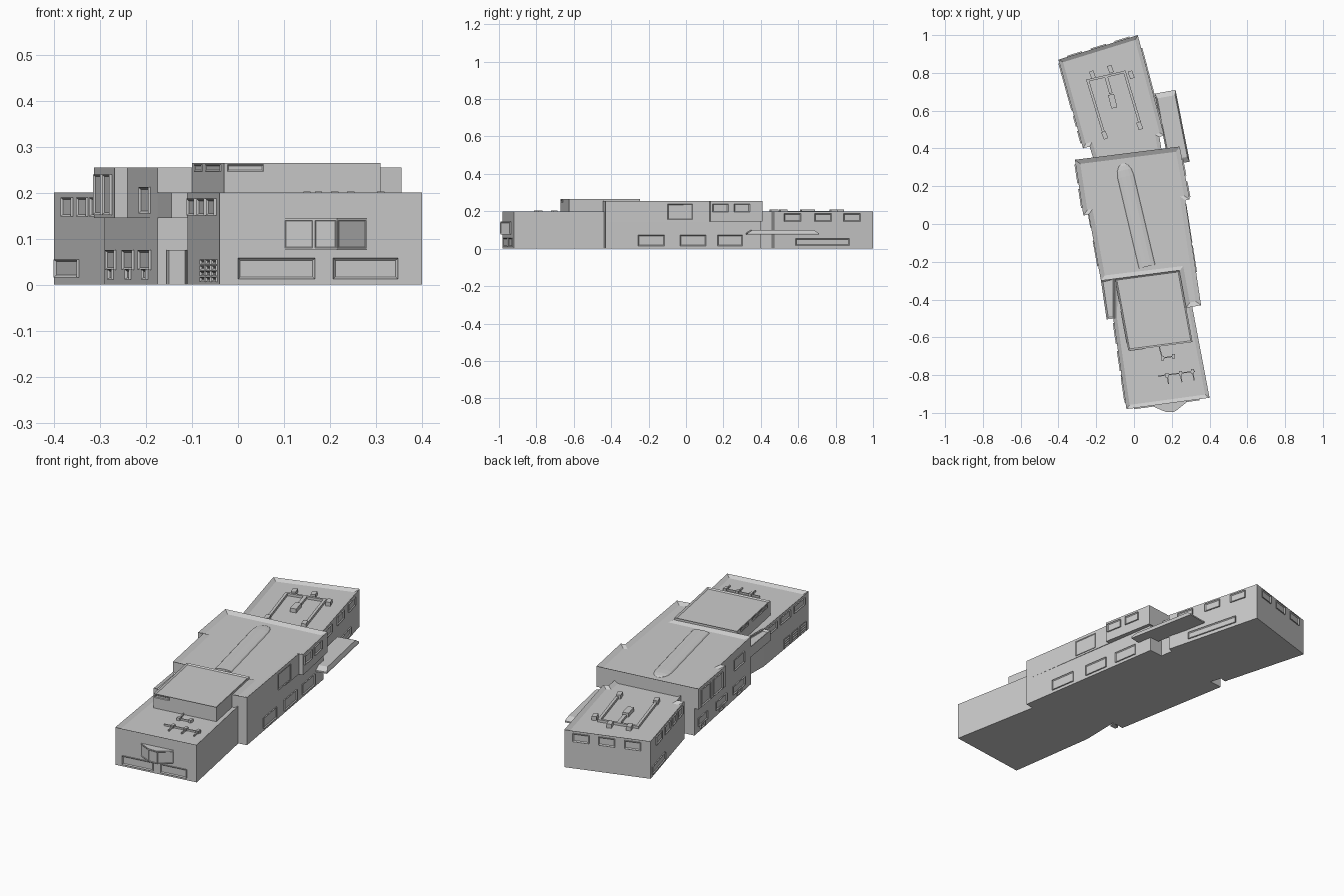
import bpy, bmesh, math
from mathutils import Vector

if "Cube" in bpy.data.objects:
    bpy.data.objects.remove(bpy.data.objects["Cube"])


def finish(name, bm):
    bmesh.ops.recalc_face_normals(bm, faces=bm.faces)
    me = bpy.data.meshes.new(name)
    bm.to_mesh(me)
    bm.free()
    ob = bpy.data.objects.new(name, me)
    bpy.context.collection.objects.link(ob)
    return ob


def sweep(bm, pts, offset, rim=0, depth=0):
    """Extrude a polygon by offset; optionally inset the end cap and sink it."""
    offset = Vector(offset)
    lo = [bm.verts.new(p) for p in pts]
    hi = [bm.verts.new(Vector(p) + offset) for p in pts]
    n = len(pts)
    bm.faces.new(lo[::-1])
    cap = bm.faces.new(hi)
    for i in range(n):
        bm.faces.new((lo[i], lo[(i + 1) % n], hi[(i + 1) % n], hi[i]))
    if rim:
        bm.normal_update()
        bmesh.ops.inset_region(bm, faces=[cap], thickness=rim, use_even_offset=True)
        d = offset.normalized() * -depth
        for v in cap.verts:
            v.co += d


def block(name, outline, z0, z1, rim=0, depth=0):
    bm = bmesh.new()
    sweep(bm, [(x, y, z0) for x, y in outline], (0, 0, z1 - z0), rim, depth)
    return finish(name, bm)


def windows(name, p, q, spans, z0, z1, out=0.006):
    """Framed windows along wall p-q (outside on the right); spans are fractions."""
    p, q = Vector((*p, 0)), Vector((*q, 0))
    d = q - p
    n = Vector((d.y, -d.x, 0)).normalized()
    bm = bmesh.new()
    for a, b in spans:
        A, B = p + d * a - n * 0.003, p + d * b - n * 0.003
        lo, hi = Vector((0, 0, z0)), Vector((0, 0, z1))
        sweep(bm, [A + lo, B + lo, B + hi, A + hi], n * (out + 0.003), 0.005, 0.005)
    return finish(name, bm)


def bar(bm, a, b, w, z0, z1):
    a, b = Vector(a), Vector(b)
    d = (b - a).normalized() * w / 2
    s = Vector((d.y, -d.x))
    pts = [a - d + s, b + d + s, b + d - s, a - d - s]
    sweep(bm, [(v.x, v.y, z0) for v in pts], (0, 0, z1 - z0))


# Main building volumes with sunken flat roofs
block("rear_wing", [(-.40, .87), (-.27, .40), (-.235, .41), (-.21, .33), (.15, .365),
                    (.135, .46), (.16, .47), (.02, 1.0)], 0, .20, .02, .012)
block("front_wing", [(-.105, -.26), (-.11, -.50), (-.04, -.98), (.40, -.92),
                     (.305, -.42), (.26, -.23)], 0, .20, .02, .012)
mid_front = [(-.175, -.30), (.24, -.25), (.275, -.445), (.355, -.43)]
block("middle_ground_floor", [(-.29, .342)] + mid_front + [(.225, .40)], 0, .15)
block("middle_upper_floor", [(-.313, .34), (-.268, .045), (-.24, .05)] + mid_front +
      [(.272, .125), (.295, .13), (.242, .41)], .145, .255, .025, .012)
block("left_overhang", [(-.175, -.30), (-.145, -.505), (-.10, -.50), (-.10, -.28)],
      .145, .20, .01, .008)
block("roof_room", [(-.10, -.29), (-.03, -.67), (.31, -.625), (.24, -.245)],
      .18, .265, .008, .006)
block("side_entrance", [(-.155, -.31), (-.15, -.33), (-.115, -.325), (-.11, -.29)], 0, .075)

# Low vaulted skylight, rounded at the rear end
axis = Vector((.13, -.55)).normalized()
side = Vector((-axis.y, axis.x))
bm = bmesh.new()
rows = []
for s, w in ((0, .008), (.012, .026), (.035, .039), (.07, .045), (.56, .045)):
    c = Vector((-.06, .32)) + axis * s
    row = []
    for i in range(7):
        a = math.pi * i / 6
        xy = c + side * w * math.cos(a)
        row.append(bm.verts.new((xy.x, xy.y, .242 + .011 * math.sin(a) * w / .045)))
    rows.append(row)
for r, s in zip(rows, rows[1:]):
    for i in range(6):
        bm.faces.new((r[i], r[i + 1], s[i + 1], s[i]))
bm.faces.new(rows[0])
bm.faces.new(rows[-1])
finish("skylight_vault", bm)

# Entrance canopy: flat plate with bevelled top
bm = bmesh.new()
foot = [(.11, .69), (.22, .71), (.295, .33), (.185, .31)]
sweep(bm, [(x, y, .075) for x, y in foot], (0, 0, .008))
sweep(bm, [(x, y, .083) for x, y in foot], (0, 0, .017))
bm.verts.ensure_lookup_table()
mid = Vector((.2025, .51, .10))
for v in bm.verts:
    if v.co.z > .095:
        v.co = mid + (v.co - mid) * .86
finish("canopy", bm)

# Projecting bay on the front with three panes
bay = [(.10, -.963), (.165, -.992), (.215, -.992), (.28, -.94)]
block("front_bay", bay + [(.27, -.92), (.11, -.93)], .075, .145)
for i in range(3):
    windows("bay_pane", bay[i], bay[i + 1], [(.04, .96)], .08, .14, .002)

# Windows on every wall
F = ((-.04, -.98), (.40, -.92))
windows("front_windows", *F, [(.09, .47), (.56, .88)], .012, .058)
R = ((.355, -.43), (.225, .40))
windows("right_lower_windows", *R, [(.21, .38), (.48, .645), (.72, .88)], .015, .072)
windows("right_upper_window", *R, [(.40, .56)], .155, .238)
windows("right_overhang_windows", (.295, .13), (.242, .41), [(.04, .34), (.45, .75)], .195, .24)
RR = ((.16, .47), (.02, 1.0))
windows("rear_right_upper_windows", *RR, [(.10, .27), (.41, .58), (.70, .87)], .145, .188)
windows("rear_right_lower_window", *RR, [(.22, .76)], .018, .055)
B = ((.02, 1.0), (-.40, .87))
windows("rear_windows", *B, [(.10, .29), (.40, .59), (.70, .89)], .145, .188)
RL = ((-.40, .87), (-.27, .40))
windows("rear_left_upper_windows", *RL,
        [(.15, .32), (.41, .57), (.63, .75), (.80, .94)], .148, .19)
windows("rear_left_lower_window", *RL, [(.04, .42)], .016, .055)
windows("left_overhang_windows", (-.313, .34), (-.268, .045), [(.08, .42), (.52, .86)], .152, .24)
L = ((-.29, .342), (-.175, -.30))
windows("left_lower_windows", *L, [(.06, .22), (.37, .56), (.67, .88)], .032, .075)
windows("left_doors", *L, [(.10, .17), (.43, .50), (.74, .82)], .011, .034)
windows("left_upper_window", *L, [(.69, .87)], .155, .212)
FL = ((-.11, -.50), (-.04, -.98))
windows("front_left_upper_windows", *FL, [(.05, .28), (.36, .58), (.66, .90)], .15, .187)
for k in range(4):
    windows("front_left_lower_windows", *FL,
            [(.44, .57), (.62, .75), (.80, .93)], .006 + k * .0125, .017 + k * .0125, .004)
windows("roof_room_left_windows", (-.10, -.29), (-.03, -.67), [(.1, .32), (.45, .9)], .246, .261, .003)
windows("roof_room_front_window", (-.03, -.67), (.31, -.625), [(.02, .25)], .246, .261, .003)

# Rear roof ducts and vent boxes
bm = bmesh.new()
for a, b, w in [((-.245, .76), (-.155, .465), .014), ((-.05, .805), (.035, .52), .014),
                ((-.245, .76), (-.05, .805), .012), ((-.145, .77), (-.125, .70), .018)]:
    bar(bm, a, b, w, .186, .201)
bar(bm, (-.118, .67), (-.108, .63), .032, .186, .209)
for x, y in [(-.22, .79), (-.125, .82), (-.015, .79), (-.155, .47), (.03, .52)]:
    bar(bm, (x + .003, y - .008), (x - .003, y + .008), .024, .186, .209)
finish("rear_roof_ducts", bm)

# Front roof pipes and vents
bm = bmesh.new()
bar(bm, (.13, -.805), (.32, -.78), .006, .186, .197)
for x, y in [(.175, -.80), (.245, -.79), (.31, -.78)]:
    bar(bm, (x, y), (x + .008, y - .045), .006, .186, .197)
    bar(bm, (x, y + .004), (x, y - .004), .016, .186, .203)
bar(bm, (.135, -.655), (.15, -.71), .006, .186, .197)
bar(bm, (.15, -.71), (.21, -.70), .006, .186, .197)
for x, y in [(.15, -.71), (.21, -.70)]:
    bar(bm, (x, y + .004), (x, y - .004), .016, .186, .203)
finish("front_roof_pipes", bm)
